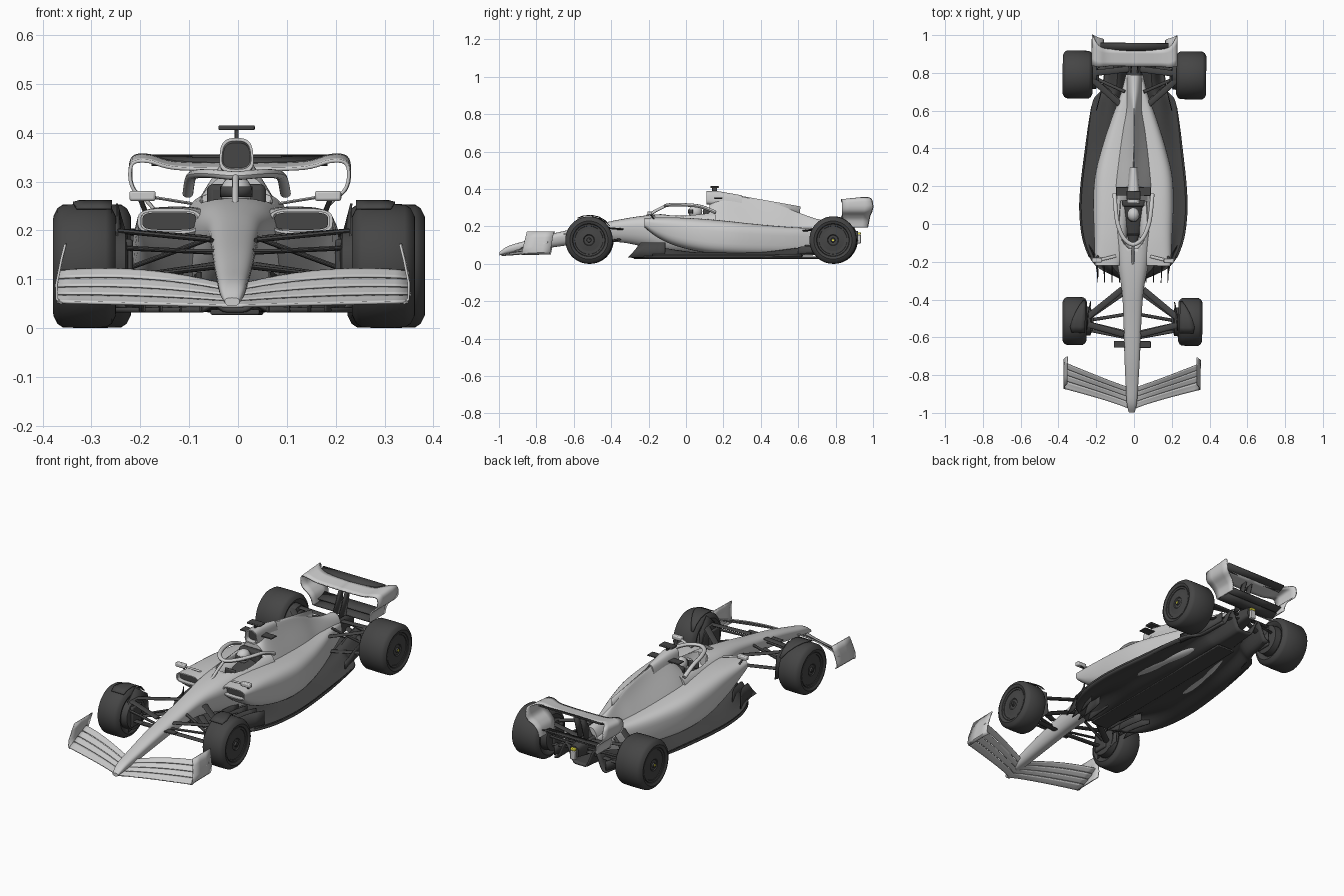
import bpy, bmesh, math
from mathutils import Vector

if "Cube" in bpy.data.objects:
    bpy.data.objects.remove(bpy.data.objects["Cube"])

def material(name, c):
    m = bpy.data.materials.new(name)
    m.diffuse_color = (*c, 1)
    m.use_nodes = True
    m.node_tree.nodes["Principled BSDF"].inputs["Base Color"].default_value = m.diffuse_color
    return m

DARK = material("carbon", (.06, .06, .06))
YELLOW = material("yellow", (.8, .75, .05))

def make(name, verts, faces, mat=None, mirror=False, solid=0, bevel=0, angle=35):
    me = bpy.data.meshes.new(name)
    me.from_pydata([tuple(v) for v in verts], [], faces)
    bm = bmesh.new()
    bm.from_mesh(me)
    bmesh.ops.recalc_face_normals(bm, faces=bm.faces)
    bm.to_mesh(me)
    bm.free()
    me.polygons.foreach_set("use_smooth", [True] * len(me.polygons))
    me.set_sharp_from_angle(angle=math.radians(angle))
    if mat:
        me.materials.append(mat)
    ob = bpy.data.objects.new(name, me)
    bpy.context.collection.objects.link(ob)
    if bevel:
        b = ob.modifiers.new("bevel", 'BEVEL')
        b.width, b.segments = bevel, 2
    if solid:
        s = ob.modifiers.new("solid", 'SOLIDIFY')
        s.thickness, s.offset = solid, 0
    if mirror:
        ob.modifiers.new("mirror", 'MIRROR')
    return ob

def spline(rows, n=5):
    out = []
    for i in range(len(rows) - 1):
        p = rows[max(i - 1, 0)], rows[i], rows[i + 1], rows[min(i + 2, len(rows) - 1)]
        for k in range(n):
            t = k / n
            out.append([.5 * (2*b + (c-a)*t + (2*a-5*b+4*c-d)*t*t + (3*b-a-3*c+d)*t**3)
                        for a, b, c, d in zip(*p)])
    return out + [list(rows[-1])]

def loft(name, rings, **kw):
    n = len(rings[0])
    faces = [(i*n + j, i*n + (j+1) % n, (i+1)*n + (j+1) % n, (i+1)*n + j)
             for i in range(len(rings) - 1) for j in range(n)]
    faces += [tuple(range(n)), tuple(range((len(rings)-1)*n, len(rings)*n))]
    return make(name, [v for r in rings for v in r], faces, **kw)

def sheet(name, grid, solid=.005, **kw):
    n = len(grid[0])
    faces = [(i*n + j, i*n + j + 1, (i+1)*n + j + 1, (i+1)*n + j)
             for i in range(len(grid) - 1) for j in range(n - 1)]
    return make(name, [v for r in grid for v in r], faces, solid=solid, **kw)

def ring(y, xc, wb, wt, zb, zt, n=2.6, count=36):
    out = []
    for k in range(count):
        c, s = math.cos(k * math.tau / count), math.sin(k * math.tau / count)
        px, pz = (math.copysign(abs(v) ** (2 / n), v) for v in (c, s))
        t = (pz + 1) / 2
        out.append((xc + px * (wt + (wb - wt) * (1 - t) ** 1.2), y, zb + (zt - zb) * t))
    return out

def hull(name, rows, n=2.6, **kw):
    return loft(name, [ring(*r, n=n) for r in spline(rows)], **kw)

def tube(name, pts, w, t, smooth=False, **kw):
    pts = [Vector(p) for p in (spline(pts, 6) if smooth else pts)]
    rings = []
    for i, p in enumerate(pts):
        d = (pts[min(i + 1, len(pts) - 1)] - pts[max(i - 1, 0)]).normalized()
        v = d.cross(Vector((0, 0, 1))).normalized()
        u = v.cross(d)
        rings.append([p + v * w * math.cos(a) + u * t * math.sin(a)
                      for a in (k * math.tau / 12 for k in range(12))])
    return loft(name, rings, **kw)

def box(name, lo, hi, bevel=.003, **kw):
    v = [(x, y, z) for x in (lo[0], hi[0]) for y in (lo[1], hi[1]) for z in (lo[2], hi[2])]
    f = [(0, 1, 3, 2), (4, 5, 7, 6), (0, 1, 5, 4), (2, 3, 7, 6), (0, 2, 6, 4), (1, 3, 7, 5)]
    return make(name, v, f, bevel=bevel, **kw)

def lathe(name, prof, cy, cz, seg=48, **kw):
    return loft(name, [[(x, cy + r * math.cos(k * math.tau / seg), cz + r * math.sin(k * math.tau / seg))
                        for k in range(seg)] for x, r in prof], **kw)

# Nose and survival cell with a cockpit cut out of it
cell = hull("nose_and_cockpit", [
    (-.998, 0, .014, .016, .045, .062), (-.95, 0, .024, .028, .055, .095), (-.85, 0, .028, .036, .068, .125),
    (-.7, 0, .032, .046, .09, .165), (-.5, 0, .036, .054, .115, .207), (-.35, 0, .042, .066, .115, .238),
    (-.22, 0, .065, .09, .09, .258), (-.1, 0, .09, .105, .06, .268), (.05, 0, .1, .115, .05, .278), (.16, 0, .1, .12, .05, .285)])
cutter = hull("cockpit_cutter", [(-.13, 0, .02, .03, .2, .4), (-.09, 0, .055, .06, .18, .4),
                                 (0, 0, .07, .08, .17, .4), (.12, 0, .065, .075, .17, .4)], n=3)
cutter.hide_render = True
cutter.display_type = 'WIRE'
cut = cell.modifiers.new("cockpit", 'BOOLEAN')
cut.operation, cut.object = 'DIFFERENCE', cutter

# Engine cover, airbox, fin
hull("engine_cover", [(.125, 0, .16, .075, .06, .318), (.2, 0, .19, .036, .05, .37), (.35, 0, .175, .016, .05, .35),
                      (.5, 0, .135, .012, .05, .316), (.6, 0, .1, .014, .06, .275), (.7, 0, .066, .03, .09, .24),
                      (.79, 0, .048, .034, .13, .225)], n=2.3)
loft("airbox", [ring(*r, n=3) for r in [(.16, 0, .028, .024, .33, .375), (.11, 0, .032, .027, .325, .383),
     (.11, 0, .038, .032, .318, .389), (.17, 0, .037, .03, .31, .389), (.3, 0, .03, .014, .3, .366)]])
hull("airbox_duct", [(.135, 0, .03, .026, .327, .38), (.15, 0, .03, .026, .327, .38)], n=3, mat=DARK)
make("engine_fin", [(0, .2, .38), (0, .612, .307), (0, .606, .24), (0, .3, .3)], [(0, 1, 2, 3)], solid=.006)
box("airbox_winglets", (-.092, .15, .348), (.092, .195, .354), .002, mat=DARK)
box("camera_stalk", (-.004, .14, .385), (.004, .165, .41), .001, mat=DARK)
box("camera_bar", (-.037, .13, .405), (.037, .175, .415), mat=DARK)

# Sidepods with hollow inlets
def pod(y, xi, xo, zb, zt, under=1):
    return (y, (xi + xo) / 2, (xo - xi) / 2 * under, (xo - xi) / 2, zb, zt)
pods = [pod(-.22, .07, .2, .193, .245), pod(-.15, .04, .207, .14, .248, .85), pod(-.05, .03, .21, .095, .248, .9),
        pod(.1, .02, .213, .06, .24), pod(.25, .02, .205, .048, .226), pod(.4, .01, .17, .046, .21),
        pod(.55, .0, .122, .05, .197), pod(.68, .0, .075, .065, .19), pod(.79, .0, .046, .1, .185)]
inlet = [ring(*pod(y, .077, .193, .199, .239), n=4) for y in (-.13, -.22)]
loft("sidepod", inlet + [ring(*r, n=3.2) for r in spline(pods)], mirror=True)
hull("inlet_duct", [pod(-.2, .08, .19, .201, .237), pod(-.17, .08, .19, .201, .237)], n=4, mat=DARK, mirror=True)

# Floor with tunnels and diffuser, fences, plank
def tunnel(u):
    a = abs(u)
    return math.sin(math.pi * (a - .2) / .72) ** 2 if .2 < a < .92 else 0
floor_rows = spline([(-.29, .07, .01), (-.22, .2, .06), (-.1, .262, .04), (.05, .284, .02), (.2, .28, .02),
                     (.4, .257, .02), (.55, .237, .03), (.66, .215, .04), (.72, .17, .05), (.87, .15, .09)])
sheet("floor", [[(u / 16 * w, y, .037 + max(0, y - .4) * .05 + h * tunnel(u / 16)) for u in range(-16, 17)]
                for y, w, h in floor_rows], .01, mat=DARK)
box("plank", (-.05, -.28, .027), (.05, .72, .038), mat=DARK)
for i, x in enumerate((.07, .11, .15, .185)):
    sheet("floor_fence_%d" % i, [[(x + .05 * (i + 1) / 4 * f * f, -.31 + .2 * f + (1 - f) * d, z) for f in (0, .25, .5, .75, 1)]
                                 for z, d in ((.034, 0), (.07, .035), (.115, .07))], .004, mat=DARK, mirror=True)
sheet("floor_edge_wing", [[(w + d, y, .04 + h) for y, w, _ in floor_rows[7:34]]
                          for d, h in ((-.012, -.006), (0, .012))], .004, mat=DARK, mirror=True)
sheet("diffuser_wall", [[(x, y, z + (y - .6) * .1) for y, x in ((.6, .2), (.74, .165), (.87, .15))] for z in (.042, .09)],
      mat=DARK, mirror=True)

# Front wing: four stacked elements and endplates
def wing_point(x, f):
    s = x / .36
    yl, yt = -.987 + .112 * s ** .8, -.87 + .135 * s ** 1.1
    zl, zt = .045 + .008 * s, .078 + .1 * s - .068 * s * s
    return (x, yl + (yt - yl) * f, zl + (zt - zl) * f ** 1.25)
for i, (a, b) in enumerate(((0, .305), (.315, .54), (.55, .775), (.785, 1))):
    sheet("front_wing_element_%d" % i,
          [[Vector(wing_point(.36 * k / 12, a + (b - a) * j / 4)) + Vector((0, 0, .002 * i)) for k in range(13)]
           for j in range(5)], .006, mirror=True)
profile = ((.35, .05), (.36, .06), (.361, .09), (.351, .14), (.343, .172))
sheet("front_wing_endplate", [[(x, y + (z - .05) * .22 * e, z + (1 - e) * .006) for x, z in profile]
      for y, e in ((-.878, 1.1), (-.82, 1), (-.77, .9), (-.725, .8))], .005, mirror=True)
box("nose_winglets", (-.098, -.655, .156), (.098, -.62, .162), .002, mat=DARK)

# Rear wing: one sheet rolling into the endplates, flap, beam wing, pylon
path = spline([(0, .324, .835, .925), (.13, .327, .835, .925), (.185, .341, .83, .94), (.217, .338, .835, .985), (.224, .312, .835, 1),
               (.216, .283, .835, .995), (.19, .26, .838, .985), (.172, .235, .842, .98), (.165, .195, .85, .972)])
sheet("rear_wing", [[(x, y0 + (y1 - y0) * f, z + .012 * f * (z > .32)) for x, z, y0, y1 in path]
                    for f in (0, .25, .5, .75, 1)], .007, mirror=True)
sheet("rear_wing_flap", [[(x, y, z) for x in (-.18, 0, .18)] for y, z in ((.915, .335), (.935, .343), (.958, .353))],
      .006, mat=DARK)
for i, z in enumerate((.19, .212)):
    sheet("beam_wing_%d" % i, [[(x, y + .03 * i, z + dz) for x in (-.168, -.06, .06, .168)]
                               for y, dz in ((.86, 0), (.89, .004), (.92, .015))], .005, mat=DARK)
make("rear_wing_pylon", [(.018, .8, .19), (.018, .86, .19), (.018, .9, .328), (.018, .865, .325)], [(0, 1, 2, 3)],
     mat=DARK, solid=.007, mirror=True)

# Gearbox, crash structure, rain light
hull("gearbox", [(.66, 0, .06, .05, .07, .2), (.8, 0, .045, .035, .1, .19), (.92, 0, .027, .024, .12, .175)], n=3.5, mat=DARK)
box("rain_light", (-.014, .915, .11), (.014, .935, .155))
box("rain_light_lens", (-.014, .915, .156), (.014, .935, .168), mat=YELLOW)

# Wheels: tyre, rim cover, brake drum
def wheel(tag, y, x0, x1, r=.127):
    w = x1 - x0
    lathe(tag + "_tyre", [(x0 + .02, .075), (x0 + .006, .088), (x0, .102), (x0 + .008, r - .009), (x0 + .02, r - .001),
          (x0 + w / 2, r), (x1 - .02, r - .001), (x1 - .008, r - .009), (x1, .102), (x1 - .006, .088), (x1 - .012, .085)],
          y, r, mat=DARK, mirror=True)
    lathe(tag + "_rim", [(x1 - .02, .087), (x1 - .007, .085), (x1 - .009, .076), (x1 - .014, .074), (x1 - .008, .03),
          (x1 - .014, .024), (x1 - .014, .013), (x1 - .004, .011)], y, r, mat=DARK, mirror=True)
    lathe(tag + "_hub_nut", [(x1 - .01, .008), (x1 - .002, .006)], y, r, seg=12, mat=YELLOW if tag == "rear" else DARK, mirror=True)
    lathe(tag + "_brake_drum", [(x0 - .025, .06), (x0 - .02, .075), (x0 + .03, .08)], y, r, mat=DARK, mirror=True)
    box(tag + "_brake_duct", (x0 - .035, y - .05, r - .05), (x0 - .015, y + .03, r + .055), .006, mat=DARK, mirror=True)
wheel("front", -.516, .242, .37)
wheel("rear", .789, .222, .38)

# Winglets arching over the front tyres, upright fins beside them
sheet("tyre_winglet", [[(.25 + f * k / 3 * .08, -.516 + .133 * math.cos(a), .127 + .133 * math.sin(a)) for k in range(4)]
                       for f, a in ((.15, .6), (.4, .9), (.65, 1.2), (.85, 1.5), (1, 1.8), (.9, 2.05))], .004, mat=DARK, mirror=True)
make("wheel_fin", [(.23, -.57, .05), (.222, -.41, .08), (.225, -.42, .2), (.24, -.5, .255), (.24, -.56, .2)],
     [(0, 1, 2, 3, 4)], mat=DARK, solid=.004, mirror=True)

# Suspension arms
arms = [((.045, -.585, .18), (.25, -.53, .2)), ((.055, -.345, .185), (.25, -.505, .2)),
        ((.035, -.58, .125), (.25, -.53, .1)), ((.045, -.36, .13), (.25, -.505, .1)),
        ((.04, -.6, .155), (.25, -.56, .165)), ((.045, -.48, .185), (.25, -.515, .11)),
        ((.06, .62, .175), (.23, .77, .195)), ((.03, .82, .175), (.23, .795, .195)),
        ((.06, .63, .1), (.23, .77, .08)), ((.03, .85, .13), (.23, .8, .085)),
        ((.05, .7, .19), (.23, .78, .1)), ((.04, .86, .15), (.23, .83, .14))]
for i, (a, b) in enumerate(arms):
    tube(("front" if i < 6 else "rear") + "_suspension_arm_%d" % i, [a, b], .016 if i % 6 < 4 else .009, .005, mat=DARK, mirror=True)

# Halo and its pillar
half = [(.1, .16, .275), (.094, .08, .306), (.082, 0, .315), (.05, -.075, .316)]
tube("halo", half + [(0, -.108, .312)] + [(-x, y, z) for x, y, z in reversed(half)], .011, .009, smooth=True)
tube("halo_pillar", [(0, -.215, .25), (0, -.16, .285), (0, -.105, .312)], .007, .008)

# Mirrors
box("mirror_housing", (.163, -.205, .26), (.217, -.18, .281), .005, mirror=True)
tube("mirror_stalk", [(.09, -.17, .255), (.17, -.19, .268)], .008, .003, mirror=True)
tube("mirror_strut", [(.185, -.17, .24), (.195, -.19, .265)], .006, .003, mat=DARK, mirror=True)

# Driver: helmet, visor, torso, headrest, steering wheel
helmet = [ring(.05 + .037 * math.sin(a), 0, *(.032 * math.cos(a),) * 2, .278 - .034 * math.cos(a), .278 + .034 * math.cos(a), n=2.1)
          for a in (math.pi * (k / 14 - .5) * .98 for k in range(15))]
loft("helmet", helmet)
sheet("visor", [[(.034 * math.sin(a), .05 - .039 * math.cos(a) * s, z) for a in (k * .2 for k in range(-6, 7))]
                for z, s in ((.268, .97), (.28, 1), (.29, .96))], .003, mat=DARK)
hull("driver_torso", [(-.1, 0, .02, .02, .172, .2), (0, 0, .05, .045, .172, .225), (.1, 0, .06, .05, .172, .25)], mat=DARK)
box("headrest", (-.06, .09, .2), (.06, .13, .295), .012, mat=DARK)
box("steering_wheel", (-.032, -.062, .215), (.032, -.05, .25), .006, mat=DARK)

# The whole car sits very slightly turned on the grid
for ob in bpy.data.objects:
    ob.location.x, ob.rotation_euler.z = -.004, -.008
